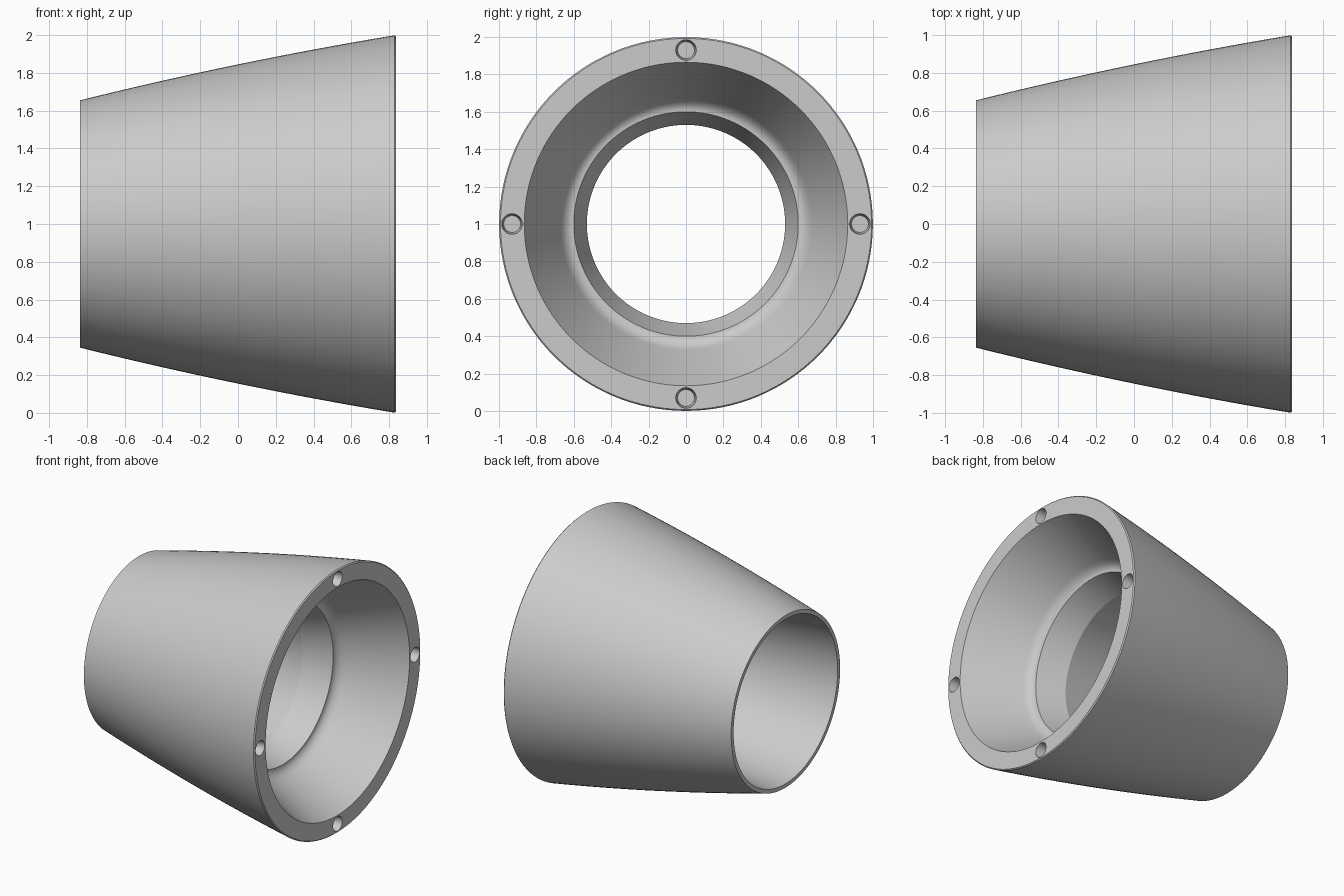
import bpy
import bmesh
import math
from mathutils import Matrix, Vector

cube = bpy.data.objects.get("Cube")
if cube:
    bpy.data.objects.remove(cube, do_unlink=True)

SEGMENTS = 128
FACE_X = 0.8375          # mounting face position along the axis
AXIS_Z = 1.0             # height of the axis of revolution


def make_material(name, color):
    mat = bpy.data.materials.new(name)
    mat.use_nodes = True
    mat.diffuse_color = color
    mat.node_tree.nodes["Principled BSDF"].inputs["Base Color"].default_value = color
    return mat


def lathe(name, profile, segments, material):
    """Revolve a closed (x, radius) profile around the x axis."""
    bm = bmesh.new()
    rings = []
    for i in range(segments):
        turn = Matrix.Rotation(math.tau * i / segments, 3, 'X')
        rings.append([bm.verts.new(turn @ Vector((x, 0, r))) for x, r in profile])
    count = len(profile)
    for i in range(segments):
        a, b = rings[i], rings[(i + 1) % segments]
        for j in range(count):
            k = (j + 1) % count
            bm.faces.new((a[j], a[k], b[k], b[j]))
    bmesh.ops.recalc_face_normals(bm, faces=bm.faces)
    return add_object(name, bm, material)


def add_object(name, bm, material):
    mesh = bpy.data.meshes.new(name)
    bm.to_mesh(mesh)
    bm.free()
    mesh.materials.append(material)
    obj = bpy.data.objects.new(name, mesh)
    obj.location.z = AXIS_Z
    bpy.context.collection.objects.link(obj)
    return obj


grey = make_material("light_grey", (0.6, 0.6, 0.6, 1))

# Outer wall: gently bowed taper, ending in a tiny chamfer at the wide rim
steps = 16
start, end = -0.8375, FACE_X - 0.008
outer = []
for i in range(steps + 1):
    x = start + (end - start) * i / steps
    outer.append((x, 0.845 + 0.2065 * x - 0.025 * x * x))
outer.append((FACE_X, 0.992))

# Bell mouth: cone running into a concave fillet that meets the throat
p0, p1, p2 = Vector((0.44, 0.674)), Vector((0.38, 0.645)), Vector((0.38, 0.6))
fillet = []
for i in range(11):
    t = i / 10
    fillet.append(tuple(p0 * (1 - t) ** 2 + p1 * 2 * t * (1 - t) + p2 * t * t))

# Throat narrows, then the bore opens out again to the thin small rim
inner = [(FACE_X, 0.865)] + fillet + [(0.17, 0.53), (start, 0.625)]
body = lathe("tapered_housing", outer + inner, SEGMENTS, grey)

# Four slightly tapered blind screw holes in the mounting face
depth = 0.08
bm = bmesh.new()
for i in range(4):
    spin = Matrix.Rotation(math.tau * i / 4, 4, 'X')
    place = Matrix.Translation((FACE_X, 0, 0.93)) @ Matrix.Rotation(math.pi / 2, 4, 'Y')
    bmesh.ops.create_cone(bm, cap_ends=True, segments=32, radius1=0.045,
                          radius2=0.065, depth=2 * depth, matrix=spin @ place)
cutter = add_object("screw_hole_cutter", bm, grey)
cutter.hide_render = True

cut = body.modifiers.new("screw_holes", 'BOOLEAN')
cut.operation = 'DIFFERENCE'
cut.solver = 'EXACT'
cut.object = cutter

bpy.ops.object.select_all(action='DESELECT')
body.select_set(True)
bpy.context.view_layer.objects.active = body
bpy.ops.object.modifier_apply(modifier=cut.name)
bpy.data.objects.remove(cutter, do_unlink=True)
bpy.ops.object.shade_smooth_by_angle(angle=math.radians(15))
